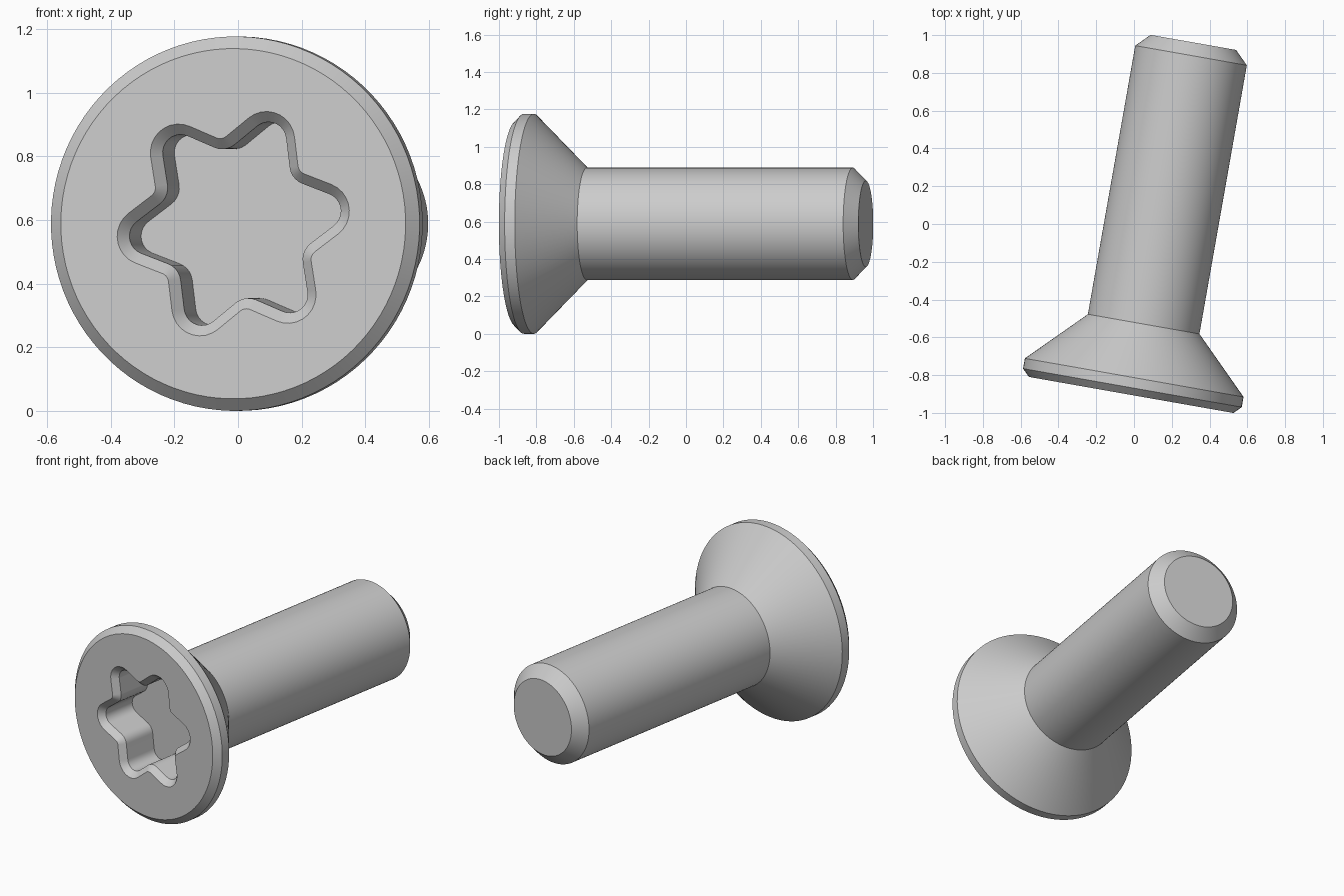
import bpy
import bmesh
from math import sin, cos, asin, atan2, radians, pi, hypot
from mathutils import Matrix

cube = bpy.data.objects.get("Cube")
if cube:
    bpy.data.objects.remove(cube, do_unlink=True)

# Six-lobed socket: lobe arcs joined by straight flanks to valley arcs
LOBES, LOBE_PTS, VALLEY_PTS = 6, 10, 6
SIDES = LOBES * (LOBE_PTS + VALLEY_PTS)
TURN = radians(8)
LOBE_DIST, LOBE_R = 0.283, 0.09
VALLEY_DIST, VALLEY_R = 0.30, 0.03
HALF = pi / LOBES


def arc(centre_angle, distance, radius, start, end, count):
    cx, cz = distance * cos(centre_angle), distance * sin(centre_angle)
    angles = [start + (end - start) * i / (count - 1) for i in range(count)]
    return [(cx + radius * cos(a), cz + radius * sin(a)) for a in angles]


def socket_outline(inset):
    along = VALLEY_DIST - LOBE_DIST * cos(HALF)
    across = LOBE_DIST * sin(HALF)
    tilt = asin((LOBE_R + VALLEY_R) / hypot(along, across)) - atan2(along, across)
    sweep = HALF + tilt
    points = []
    for i in range(LOBES):
        a = TURN + 2 * HALF * i
        v = a + HALF
        points += arc(a, LOBE_DIST, LOBE_R - inset, a - sweep, a + sweep, LOBE_PTS)
        points += arc(v, VALLEY_DIST, VALLEY_R + inset,
                      v + pi + tilt, v + pi - tilt, VALLEY_PTS)
    return points


def circle(radius):
    start = TURN - (LOBE_PTS - 1) / 2 * 2 * pi / SIDES
    return arc(0, 0, radius, start, start + 2 * pi * (SIDES - 1) / SIDES, SIDES)


# Cross-sections along the axis: socket floor, out to the face, back to the tip
sections = [
    (0.245, socket_outline(0.033)),
    (0.035, socket_outline(0.033)),
    (0.0, socket_outline(0.0)),
    (0.0, circle(0.55)),
    (0.038, circle(0.588)),
    (0.093, circle(0.588)),
    (0.381, circle(0.30)),
    (1.825, circle(0.30)),
    (1.895, circle(0.23)),
]

bm = bmesh.new()
rings = [[bm.verts.new((x, y, z)) for x, z in outline] for y, outline in sections]
for inner, outer in zip(rings, rings[1:]):
    for i in range(SIDES):
        j = (i + 1) % SIDES
        bm.faces.new((inner[i], inner[j], outer[j], outer[i]))
bm.faces.new(rings[0])
bm.faces.new(rings[-1])
bmesh.ops.recalc_face_normals(bm, faces=bm.faces)

# Lay the screw down with its head to the front, turned slightly
bm.transform(Matrix.Translation((-0.015, -0.905, 0.588))
             @ Matrix.Rotation(radians(-10), 4, 'Z'))
mesh = bpy.data.meshes.new("countersunk_screw")
bm.to_mesh(mesh)
bm.free()

# Grey metal
grey = bpy.data.materials.new("light_grey")
grey.use_nodes = True
colour = (0.6, 0.6, 0.6, 1)
grey.diffuse_color = colour
grey.node_tree.nodes["Principled BSDF"].inputs["Base Color"].default_value = colour
mesh.materials.append(grey)

screw = bpy.data.objects.new("countersunk_screw", mesh)
bpy.context.collection.objects.link(screw)
bpy.ops.object.select_all(action='DESELECT')
screw.select_set(True)
bpy.context.view_layer.objects.active = screw
bpy.ops.object.shade_smooth_by_angle(angle=radians(30))
